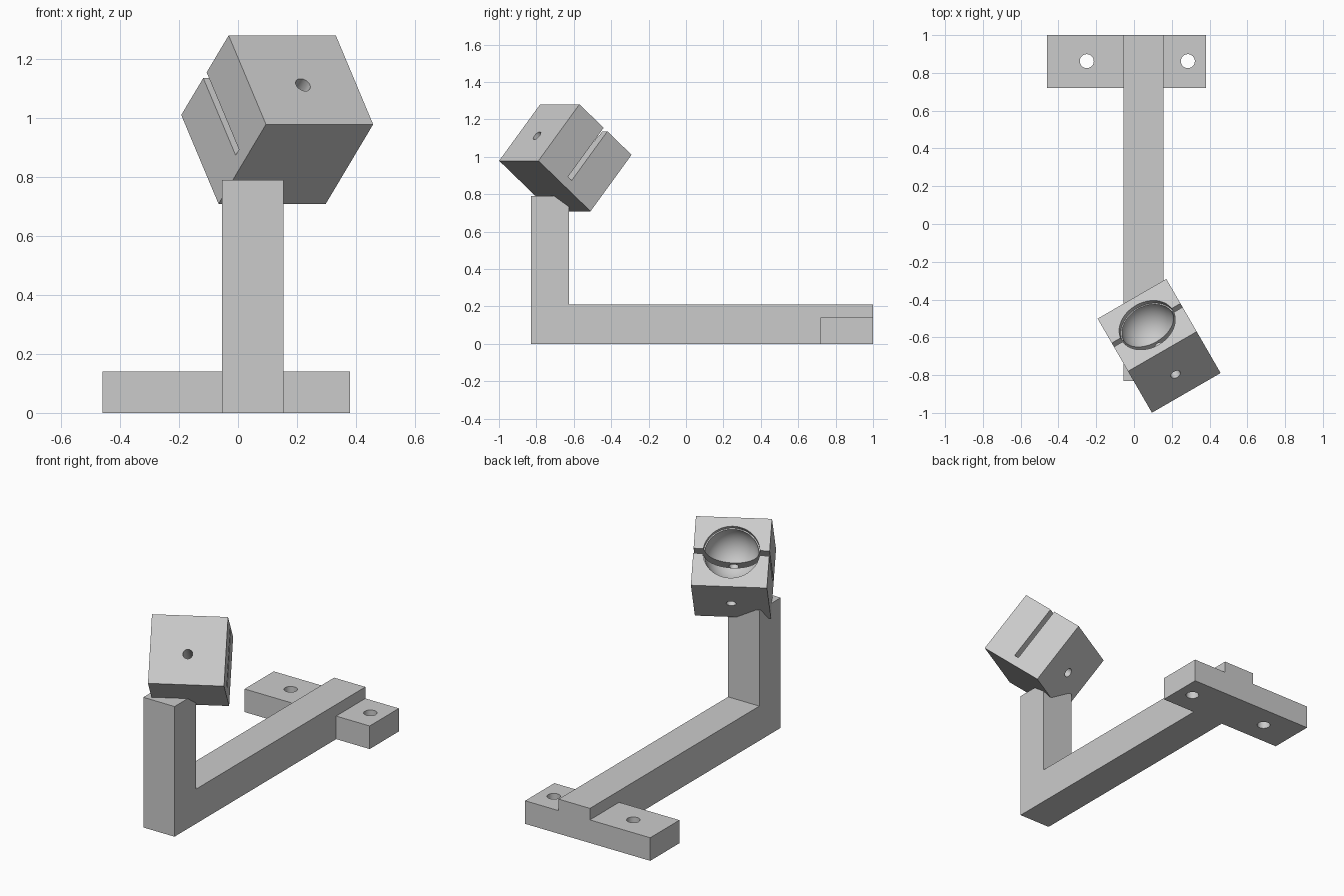
import bpy, bmesh
from math import radians
from mathutils import Matrix, Vector

if "Cube" in bpy.data.objects:
    bpy.data.objects.remove(bpy.data.objects["Cube"], do_unlink=True)

grey = bpy.data.materials.new("light_grey")
grey.use_nodes = True
grey.diffuse_color = (0.6, 0.6, 0.6, 1)
grey.node_tree.nodes["Principled BSDF"].inputs["Base Color"].default_value = (0.6, 0.6, 0.6, 1)


def make(name, bm):
    bmesh.ops.recalc_face_normals(bm, faces=bm.faces)
    mesh = bpy.data.meshes.new(name)
    bm.to_mesh(mesh)
    bm.free()
    mesh.materials.append(grey)
    ob = bpy.data.objects.new(name, mesh)
    bpy.context.collection.objects.link(ob)
    return ob


def box(name, low, high):
    low, high = Vector(low), Vector(high)
    bm = bmesh.new()
    place = Matrix.Translation((low + high) / 2) @ Matrix.Diagonal((*(high - low), 1))
    bmesh.ops.create_cube(bm, size=1, matrix=place)
    return make(name, bm)


def cylinder(name, centre, radius, depth, axis="Z"):
    bm = bmesh.new()
    turn = Matrix.Rotation(radians(90), 4, "X") if axis == "Y" else Matrix()
    bmesh.ops.create_cone(bm, cap_ends=True, segments=48, radius1=radius, radius2=radius,
                          depth=depth, matrix=Matrix.Translation(centre) @ turn)
    return make(name, bm)


def ball(name, centre, radius):
    bm = bmesh.new()
    bmesh.ops.create_uvsphere(bm, u_segments=64, v_segments=32, radius=radius,
                              matrix=Matrix.Translation(centre))
    return make(name, bm)


def select(ob):
    bpy.ops.object.select_all(action="DESELECT")
    ob.select_set(True)
    bpy.context.view_layer.objects.active = ob


def cut(ob, cutter):
    cutter.hide_render = True
    mod = ob.modifiers.new("cut", "BOOLEAN")
    mod.operation = "DIFFERENCE"
    mod.solver = "EXACT"
    mod.object = cutter
    select(ob)
    bpy.ops.object.modifier_apply(modifier=mod.name)
    bpy.data.objects.remove(cutter, do_unlink=True)


def smooth(ob):
    select(ob)
    bpy.ops.object.shade_smooth_by_angle(angle=radians(25))


# L-shaped arm: one side profile pushed across the width
left, right = -0.055, 0.155
profile = [(-0.83, 0), (1, 0), (1, 0.21), (-0.625, 0.21), (-0.625, 0.79), (-0.83, 0.79)]
bm = bmesh.new()
face = bm.faces.new([bm.verts.new((left, y, z)) for y, z in profile])
pushed = bmesh.ops.extrude_face_region(bm, geom=[face])["geom"]
bmesh.ops.translate(bm, vec=(right - left, 0, 0),
                    verts=[g for g in pushed if isinstance(g, bmesh.types.BMVert)])
make("bent_arm", bm)

# Mounting tabs, each with a screw hole
for name, x0, x1, hole in (("right_mounting_tab", -0.46, left, -0.25),
                           ("left_mounting_tab", right, 0.38, 0.285)):
    tab = box(name, (x0, 0.72, 0), (x1, 1, 0.14))
    cut(tab, cylinder("screw_cutter", (hole, 0.862, 0.07), 0.037, 0.4))
    smooth(tab)

# Tilted block with a ball socket, clamping slot and cross bolt hole
block = box("socket_block", (-0.21, -0.21, -0.197), (0.21, 0.21, 0.197))
cut(block, ball("socket_cutter", (0, 0, 0.172), 0.15))
cut(block, cylinder("rim_cutter", (0, 0, 0.222), 0.157, 0.1))
cut(block, box("slot_cutter", (-0.3, -0.015, -0.145), (0.3, 0.015, 0.3)))
cut(block, cylinder("bolt_cutter", (0, 0, -0.022), 0.027, 0.6, "Y"))
smooth(block)
block.matrix_world = (Matrix.Translation((0.133, -0.645, 0.995))
                      @ Matrix.Rotation(radians(30), 4, "Z")
                      @ Matrix.Rotation(radians(-40), 4, "X"))
